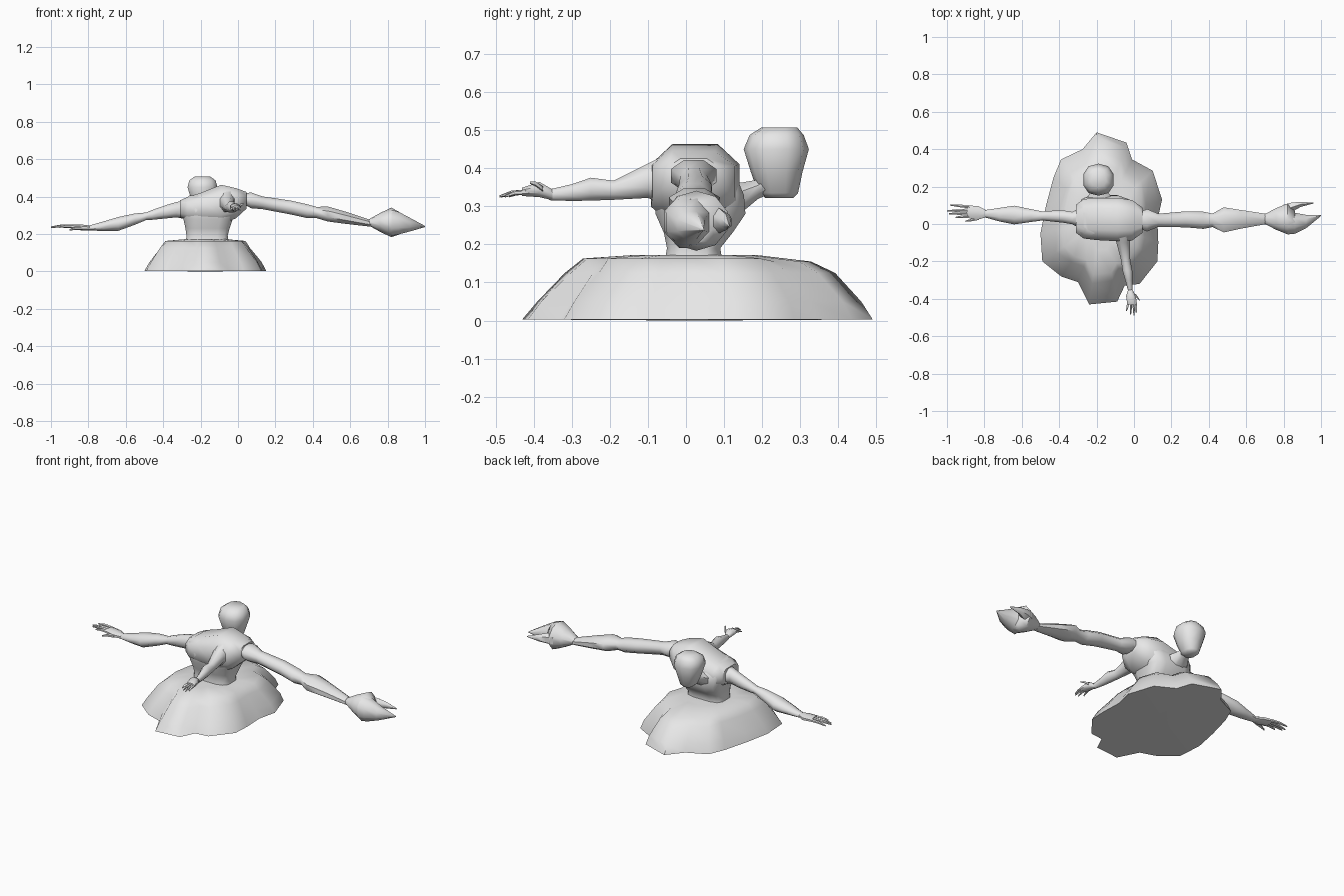
import bpy, bmesh, math, random
from mathutils import Vector

random.seed(4)
stone = bpy.data.materials.new("stone_grey")
stone.diffuse_color = (0.8, 0.8, 0.8, 1)


def finish(name, bm, angle):
    bmesh.ops.recalc_face_normals(bm, faces=bm.faces)
    me = bpy.data.meshes.new(name)
    bm.to_mesh(me)
    bm.free()
    me.materials.append(stone)
    ob = bpy.data.objects.new(name, me)
    bpy.context.collection.objects.link(ob)
    bpy.ops.object.select_all(action='DESELECT')
    ob.select_set(True)
    bpy.context.view_layer.objects.active = ob
    bpy.ops.object.shade_smooth_by_angle(angle=math.radians(angle))
    return ob


def bridge(bm, rings):
    n = len(rings[0])
    for a, b in zip(rings, rings[1:]):
        for i in range(n):
            j = (i + 1) % n
            bm.faces.new((a[i], a[j], b[j], b[i]))


def loft(name, axis, sections, n=8, power=1.0, angle=55):
    """Rings perpendicular to an axis; section = (x, y, z, half_u, half_v)."""
    u, v = {'x': (1, 2), 'y': (0, 2), 'z': (0, 1)}[axis]
    fit = math.cos(math.pi / n) ** power
    bm = bmesh.new()
    rings = []
    for x, y, z, ru, rv in sections:
        ring = []
        for i in range(n):
            a = 2 * math.pi * (i + 0.5) / n
            c, s = math.cos(a), math.sin(a)
            p = Vector((x, y, z))
            p[u] += ru * math.copysign(abs(c) ** power, c) / fit
            p[v] += rv * math.copysign(abs(s) ** power, s) / fit
            ring.append(bm.verts.new(p))
        rings.append(ring)
    bridge(bm, rings)
    bm.faces.new(rings[0])
    bm.faces.new(rings[-1])
    return finish(name, bm, angle)


# Rock base: outline stepped inward and upward, closed underneath
outline = [(-.20, .49), (-.04, .435), (-.01, .345), (.10, .285), (.15, .13),
           (.125, .02), (.13, -.1), (.125, -.2), (.03, -.32), (-.05, -.33),
           (-.09, -.415), (-.24, -.43), (-.30, -.31), (-.39, -.28), (-.49, -.2),
           (-.5, -.05), (-.47, .1), (-.43, .25), (-.39, .345), (-.275, .4)]
centre = Vector((-.175, .02))
bm = bmesh.new()
rings = []
for scale, z, wobble, back in [(1, .003, 0, 0), (.92, .05, .01, .02), (.75, .125, .02, .04),
                               (.65, .163, .015, .01), (.36, .172, .01, 0)]:
    ring = []
    for x, y in outline:
        k = scale + random.uniform(-wobble, wobble) + (back if y > .25 else 0)
        p = centre + (Vector((x, y)) - centre) * k
        drop = .008 if y > .3 and .6 < scale < .7 else 0
        ring.append(bm.verts.new((p.x, p.y, z - drop)))
    rings.append(ring)
bridge(bm, rings)
bm.faces.new(rings[-1])
hub = bm.verts.new((centre.x, centre.y, 0))
for a, b in zip(rings[0], rings[0][1:] + rings[0][:1]):
    bm.faces.new((a, b, hub))
finish("rock_base", bm, 60)

# Torso: boxy chest on a narrow waist, then the raised shoulder mass
loft("torso", 'z', [(-.165, .02, .16, .115, .075), (-.165, .02, .19, .11, .07),
                    (-.163, .032, .23, .118, .09), (-.16, .038, .28, .132, .118),
                    (-.155, .034, .33, .148, .118), (-.155, .028, .375, .147, .105),
                    (-.15, .02, .405, .11, .07)], 12, .55)
loft("shoulders", 'x', [(-.31, .028, .335, .075, .045), (-.27, .028, .335, .105, .063),
                        (-.2, .027, .34, .113, .08), (-.09, .024, .355, .116, .108),
                        (-.01, .02, .365, .108, .08), (.045, .02, .38, .068, .045)],
     8, .75)

# Neck and head
loft("neck", 'y', [(-.185, .08, .30, .08, .06), (-.185, .15, .325, .06, .038),
                   (-.188, .19, .345, .035, .025), (-.19, .25, .38, .04, .035)])
loft("head", 'z', [(-.19, .245, .322, .028, .035), (-.19, .242, .335, .042, .05),
                   (-.19, .238, .39, .062, .065), (-.19, .237, .45, .08, .082),
                   (-.19, .238, .487, .07, .068), (-.19, .245, .507, .042, .045)],
     10, .85)

# Clawed arm reaching to +x
loft("claw_arm", 'x', [(-.02, .02, .37, .07, .06), (.045, .02, .385, .05, .034),
                       (.07, .02, .38, .06, .042), (.13, .02, .367, .035, .034),
                       (.28, .025, .342, .043, .037), (.37, .02, .322, .046, .037),
                       (.42, .02, .315, .036, .03), (.48, .022, .307, .067, .04),
                       (.57, .025, .288, .05, .033), (.71, .027, .257, .027, .018)])
loft("claw_palm", 'x', [(.70, .027, .262, .026, .016), (.76, .027, .262, .058, .048),
                        (.82, .027, .262, .082, .075), (.86, .012, .258, .058, .058)], 10)
loft("claw_thick_finger", 'x', [(.82, .01, .26, .066, .07), (.86, .004, .258, .056, .06),
                                (.92, .013, .25, .036, .036), (1.0, .045, .24, .002, .003)])
loft("claw_thin_finger", 'x', [(.80, .075, .262, .028, .033), (.84, .088, .262, .026, .028),
                               (.89, .105, .258, .014, .018), (.96, .112, .25, .002, .003)], 6)

# Five-fingered arm reaching to -x
loft("hand_arm", 'x', [(-.28, .03, .33, .06, .05), (-.33, .032, .33, .033, .041),
                       (-.38, .04, .32, .033, .036), (-.46, .043, .302, .027, .026),
                       (-.49, .043, .295, .024, .02), (-.55, .045, .28, .034, .03),
                       (-.64, .048, .254, .05, .037), (-.72, .05, .242, .036, .025),
                       (-.80, .055, .231, .019, .013)])
loft("hand_palm", 'x', [(-.79, .055, .232, .019, .013), (-.83, .06, .234, .035, .016),
                        (-.89, .066, .24, .034, .012)])

# Arm reaching to -y, from the front of the shoulders
loft("front_arm", 'y', [(-.06, -.03, .37, .055, .078), (-.058, -.10, .367, .036, .045),
                        (-.045, -.19, .342, .025, .025), (-.035, -.25, .345, .026, .03),
                        (-.028, -.30, .336, .019, .022), (-.02, -.36, .33, .011, .014)])
loft("front_palm", 'y', [(-.02, -.35, .33, .011, .014), (-.016, -.385, .344, .026, .02),
                         (-.01, -.43, .338, .026, .011)])


# Fingers for both hands
def finger(name, axis, start, end, r):
    a, b = Vector(start), Vector(end)
    m = a.lerp(b, .55) + Vector((0, 0, .004))
    loft(name, axis, [(*a, r, r), (*m, r * .9, r * .9), (*b, r * .4, r * .4)], 6)


for i, (y0, y1, tip) in enumerate([(.042, .035, -.955), (.058, .055, -.99),
                                   (.075, .07, -1.0), (.092, .102, -.985)]):
    finger(f"hand_finger_{i}", 'x', (-.88, y0, .24), (tip, y1, .237), .008)
finger("hand_thumb", 'x', (-.83, .03, .232), (-.90, .015, .222), .008)

for i, (x0, x1, tip) in enumerate([(-.03, -.04, -.465), (-.016, -.018, -.485),
                                   (-.002, .0, -.49), (.01, .012, -.475)]):
    finger(f"front_finger_{i}", 'y', (x0, -.42, .337), (x1, tip, .326), .006)
finger("front_thumb", 'y', (.005, -.375, .345), (.03, -.41, .362), .006)
